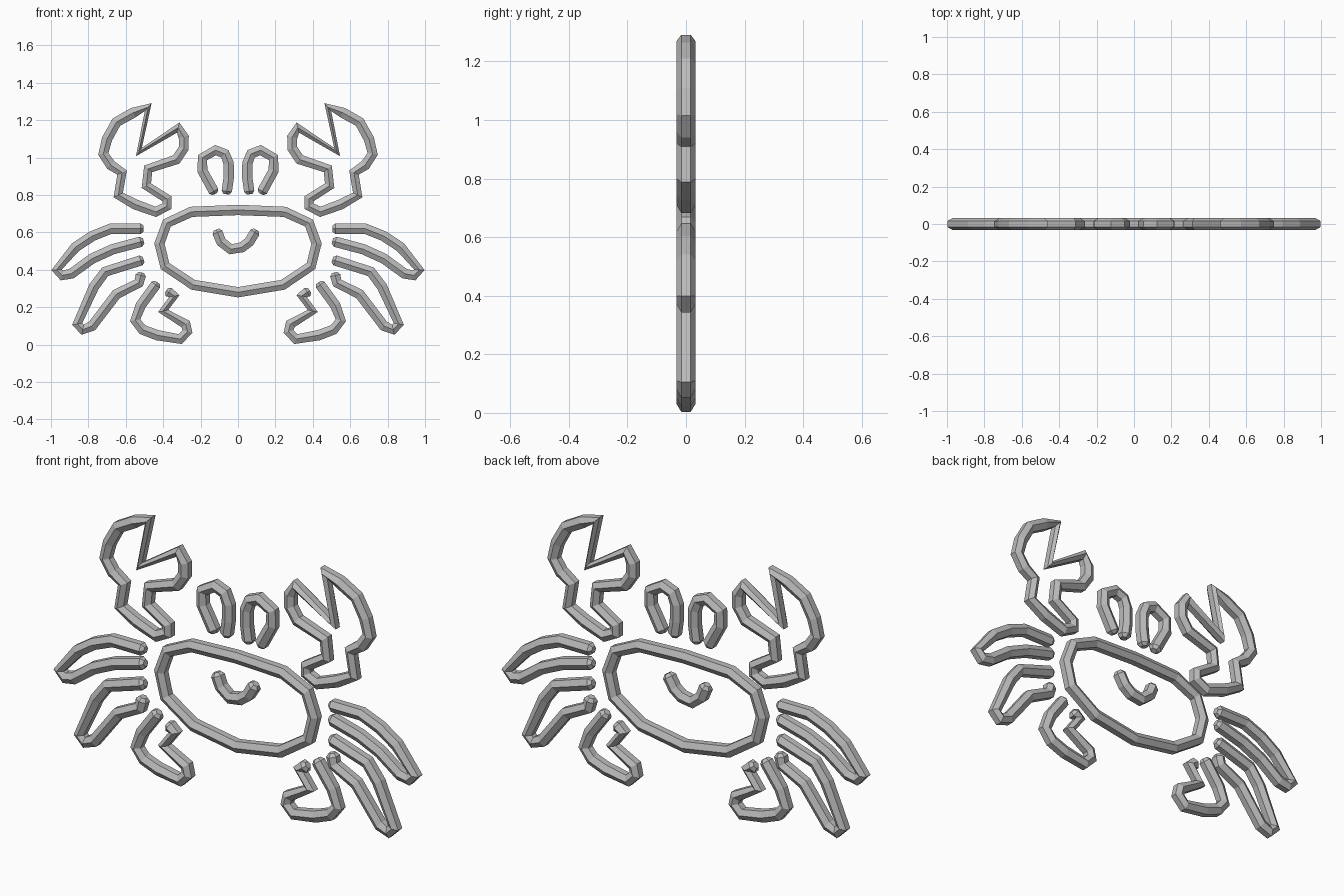
import bpy, bmesh
from math import sin, cos, pi
from mathutils import Vector

cube = bpy.data.objects.get("Cube")
if cube:
    bpy.data.objects.remove(cube, do_unlink=True)

RADIUS = 0.032
SIDES = 6
DEPTH = Vector((0, 1, 0))

# Single plain grey
grey = bpy.data.materials.new("plain grey")
grey.use_nodes = True
colour = (0.5, 0.5, 0.5, 1)
grey.diffuse_color = colour
grey.node_tree.nodes["Principled BSDF"].inputs["Base Color"].default_value = colour


def tube(name, outline, closed=False, mirrored=False):
    """Sweep a hexagonal rod along a path in the XZ plane (hundredths)."""
    side = -1 if mirrored else 1
    path = [Vector((side * x, 0, z)) / 100 for x, z in outline]
    count = len(path)
    bm = bmesh.new()

    def ring(centre, normal, radius):
        angles = [pi / SIDES + 2 * pi * k / SIDES for k in range(SIDES)]
        return [bm.verts.new(centre + radius * (normal * cos(a) + DEPTH * sin(a)))
                for a in angles]

    # One ring per path point, lying in the plane that bisects the corner
    rings = []
    for i, point in enumerate(path):
        before = path[i - 1] if closed or i > 0 else None
        after = path[(i + 1) % count] if closed or i < count - 1 else None
        arriving = (point - before).normalized() if before is not None else Vector()
        leaving = (after - point).normalized() if after is not None else Vector()
        tangent = (arriving + leaving).normalized()
        normal = tangent.cross(DEPTH)
        # Chamfered tips on open rods
        if before is None:
            rings.append(ring(point - tangent * RADIUS * 0.5, normal, RADIUS * 0.55))
        rings.append(ring(point, normal, RADIUS))
        if after is None:
            rings.append(ring(point + tangent * RADIUS * 0.5, normal, RADIUS * 0.55))

    # Skin the rings
    pairs = list(zip(rings, rings[1:]))
    if closed:
        pairs.append((rings[-1], rings[0]))
    else:
        bm.faces.new(rings[0])
        bm.faces.new(rings[-1])
    for first, second in pairs:
        for k in range(SIDES):
            n = (k + 1) % SIDES
            bm.faces.new((first[k], first[n], second[n], second[k]))
    bmesh.ops.recalc_face_normals(bm, faces=bm.faces)

    mesh = bpy.data.meshes.new(name)
    bm.to_mesh(mesh)
    bm.free()
    mesh.materials.append(grey)
    obj = bpy.data.objects.new(name, mesh)
    bpy.context.collection.objects.link(obj)
    return obj


def pair(name, outline, closed=False):
    """Build the same rod on both sides of the body."""
    tube("left_" + name, outline, closed)
    tube("right_" + name, outline, closed, mirrored=True)


# Shell: half outline reflected into a closed loop
half = [(0, 72), (25, 71), (38, 65), (42, 54), (39, 42), (24, 32), (0, 28)]
shell = half + [(-x, z) for x, z in reversed(half[1:-1])]
tube("shell_outline", shell, closed=True)

# Smile
tube("mouth", [(-11, 60), (-9, 55), (-4, 51), (2, 52), (6, 55), (9, 60)])

# Eye stalks
pair("eye_stalk", [(13, 82), (19, 93), (19, 100), (12, 104),
                   (7, 102), (5, 97), (5, 89), (6, 82)])

# Pincers
pair("claw", [(48, 127), (56, 124), (65, 119), (70, 110), (72, 102), (68, 96),
              (62, 92), (64, 80), (55, 75), (44, 71), (38, 74), (38, 78),
              (49, 85), (48, 94), (33, 99), (29, 105), (29, 111), (32, 116),
              (53, 103)], closed=True)

# Walking legs
pair("upper_leg", [(52, 62), (68, 62), (78, 58), (87, 52), (97, 40),
                   (94, 37), (89, 38), (78, 46), (67, 51), (52, 55)])
pair("middle_leg", [(52, 45), (71, 39), (77, 31), (86, 11), (83, 8),
                    (78, 10), (65, 27), (53, 33), (52, 37)])
pair("lower_leg", [(44, 32), (52, 21), (55, 13), (51, 8), (43, 5), (31, 3),
                   (27, 7), (28, 11), (40, 18), (34, 26), (37, 28)])
